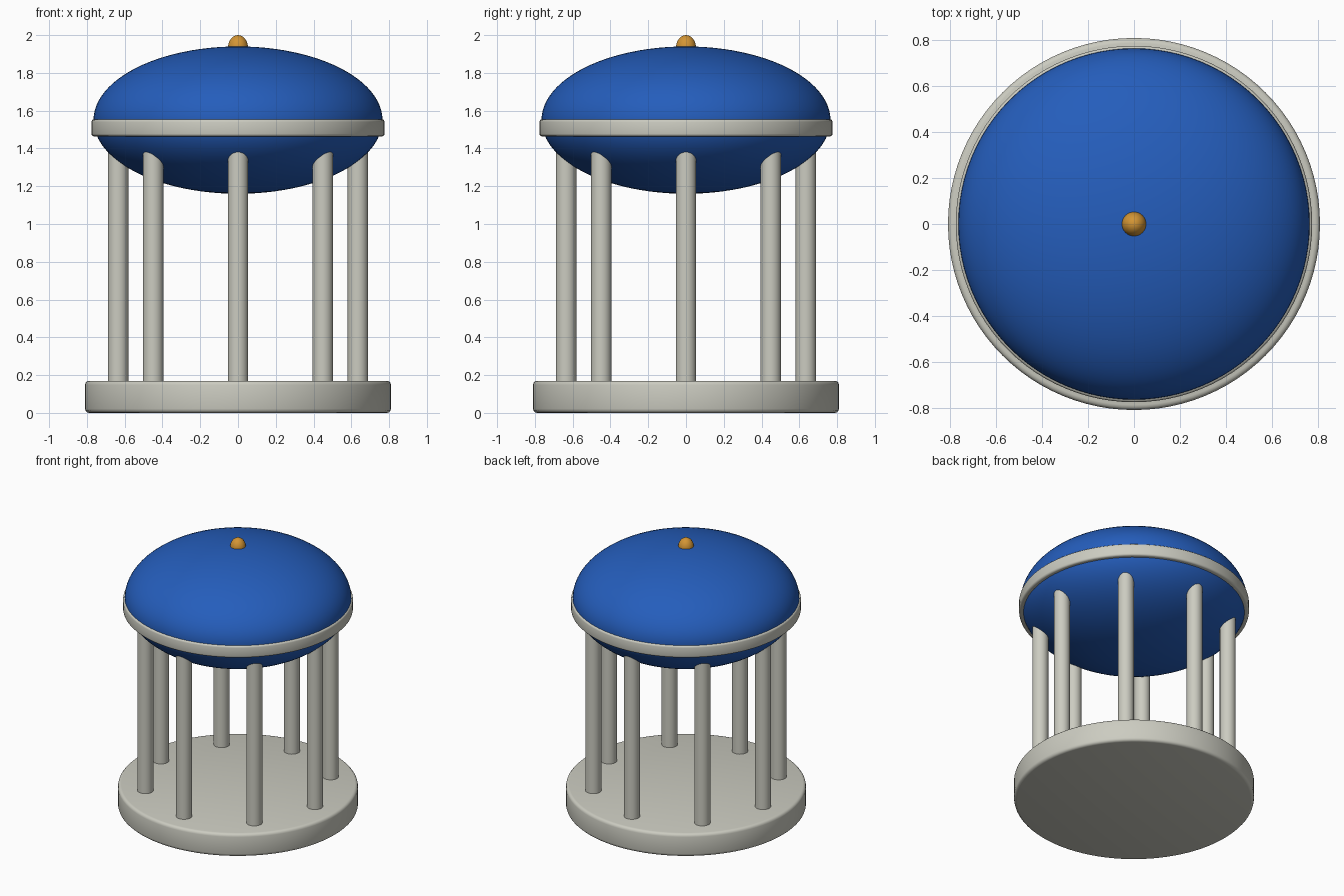
import bpy
from math import cos, sin, pi, radians

cube = bpy.data.objects.get("Cube")
if cube:
    bpy.data.objects.remove(cube, do_unlink=True)


def material(name, colour):
    mat = bpy.data.materials.new(name)
    mat.use_nodes = True
    mat.diffuse_color = (*colour, 1)
    mat.node_tree.nodes["Principled BSDF"].inputs["Base Color"].default_value = (*colour, 1)
    return mat


stone = material("pale_stone", (0.60, 0.60, 0.53))
blue = material("dome_blue", (0.018, 0.11, 0.50))
gold = material("gold", (0.65, 0.30, 0.035))


def finish(name, mat):
    obj = bpy.context.object
    obj.name = obj.data.name = name
    obj.data.materials.append(mat)
    return obj


def drum(name, radius, bottom, top, mat, x=0, y=0, bevel=0, sides=96):
    """Upright cylinder between two heights, with optional rounded rims."""
    bpy.ops.mesh.primitive_cylinder_add(vertices=sides, radius=radius, depth=top - bottom,
                                        location=(x, y, (bottom + top) / 2))
    obj = finish(name, mat)
    if bevel:
        mod = obj.modifiers.new("rounded_rim", "BEVEL")
        mod.width = bevel
        mod.segments = 3
        mod.limit_method = "ANGLE"
        mod.angle_limit = radians(40)
        bpy.ops.object.modifier_apply(modifier=mod.name)
    bpy.ops.object.shade_smooth_by_angle(angle=radians(35))
    return obj


def ellipsoid(name, radius, half_height, z, mat, segments, rings):
    bpy.ops.mesh.primitive_uv_sphere_add(segments=segments, ring_count=rings, radius=1,
                                         location=(0, 0, z))
    obj = finish(name, mat)
    obj.scale = (radius, radius, half_height)
    bpy.ops.object.transform_apply(location=False, rotation=False, scale=True)
    bpy.ops.object.shade_smooth()
    return obj


# Round plinth
drum("base", 0.81, 0, 0.17, stone, bevel=0.022)

# Ring of columns, running up into the dome
COLUMNS = 8
for i in range(COLUMNS):
    a = 2 * pi * i / COLUMNS
    drum(f"column_{i + 1}", 0.054, 0.16, 1.46, stone,
         x=0.635 * cos(a), y=0.635 * sin(a), sides=32)

# Band around the dome
drum("band", 0.776, 1.464, 1.554, stone, bevel=0.014)

# Dome and finial
ellipsoid("dome", 0.765, 0.39, 1.55, blue, 96, 48)
ellipsoid("finial", 0.053, 0.066, 1.934, gold, 32, 16)
